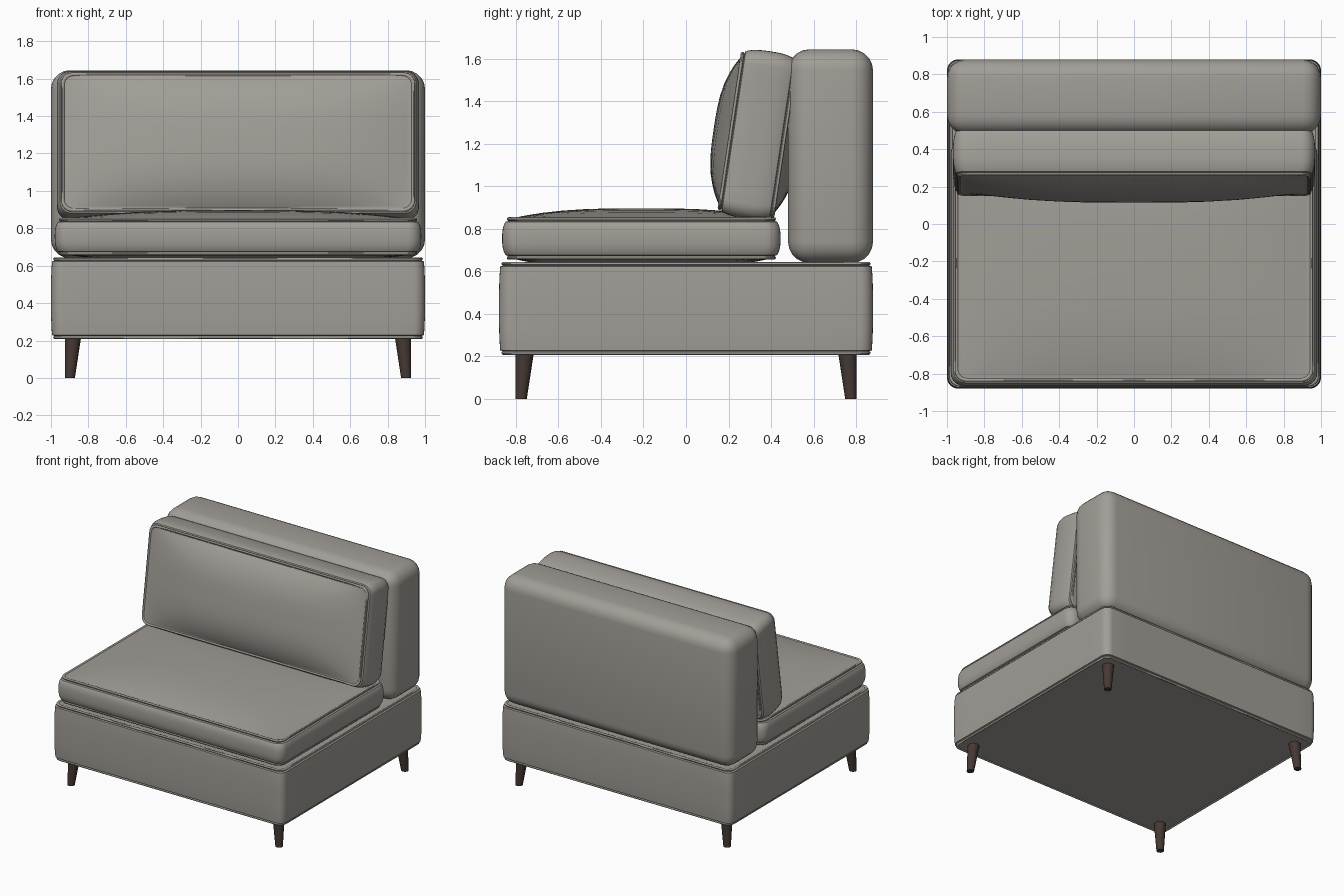
import bpy, bmesh, math
from mathutils import Matrix

if "Cube" in bpy.data.objects:
    bpy.data.objects.remove(bpy.data.objects["Cube"])


def material(name, rgb):
    m = bpy.data.materials.new(name)
    m.diffuse_color = (*rgb, 1)
    m.use_nodes = True
    m.node_tree.nodes["Principled BSDF"].inputs["Base Color"].default_value = m.diffuse_color
    return m


FABRIC = material("fabric", (0.36, 0.34, 0.31))
WOOD = material("dark_wood", (0.06, 0.04, 0.033))


def finish(name, bm, mat, angle=40):
    bmesh.ops.recalc_face_normals(bm, faces=bm.faces)
    me = bpy.data.meshes.new(name)
    bm.to_mesh(me)
    bm.free()
    me.shade_smooth()
    me.set_sharp_from_angle(angle=math.radians(angle))
    me.materials.append(mat)
    ob = bpy.data.objects.new(name, me)
    bpy.context.collection.objects.link(ob)
    return ob


def rounded_rect(hx, hy, r, arc=6, straight=14):
    """Outline points of a rounded rectangle with subdivided straight sides."""
    corners = []
    for k, (sx, sy) in enumerate([(1, 1), (-1, 1), (-1, -1), (1, -1)]):
        cx, cy = sx * (hx - r), sy * (hy - r)
        corners.append([(cx + r * math.cos((k + i / arc) * math.pi / 2),
                         cy + r * math.sin((k + i / arc) * math.pi / 2))
                        for i in range(arc + 1)])
    pts = []
    for k in range(4):
        pts += corners[k]
        a, b = corners[k][-1], corners[(k + 1) % 4][0]
        pts += [(a[0] + (b[0] - a[0]) * i / straight, a[1] + (b[1] - a[1]) * i / straight)
                for i in range(1, straight)]
    return pts


def cushion(name, hx, hy, hz, radius, bulge, crown, pipe=0.009):
    """Piped box cushion: bulging border, welts, and domed top and bottom panels."""
    side = [(bulge * t ** 3, t * (hz - 2.4 * pipe)) for t in (0, 0.3, 0.55, 0.75, 0.9, 1)]
    half = side + [(bulge + 0.012, hz - 2 * pipe)]
    for a in (-70, -30, 10, 50, 90, 130, 160):
        half.append((bulge + 0.006 + pipe - pipe * math.cos(math.radians(a)),
                     hz - pipe + pipe * math.sin(math.radians(a))))
    edge_in, edge_z = bulge + 0.026, hz - 0.7 * pipe
    bm = bmesh.new()

    def dome_rings(sgn):
        base = rounded_rect(hx - edge_in, hy - edge_in, radius - 0.012)
        ax, ay = hx - edge_in, hy - edge_in
        out = []
        for s in (1, 0.97, 0.92, 0.85, 0.75, 0.6, 0.45, 0.3, 0.15, 0.04):
            out.append([(x * s, y * s, sgn * (edge_z + crown
                         * (1 - abs(x * s / ax) ** 3) * (1 - abs(y * s / ay) ** 3)))
                        for x, y in base])
        return out

    def border(sgn, prof):
        return [[(x, y, sgn * z) for x, y in
                 rounded_rect(hx - d, hy - d, max(radius - d * 0.5, 0.01))] for d, z in prof]

    rings = (dome_rings(-1)[::-1] + border(-1, half[::-1]) + border(1, half[1:]) + dome_rings(1))
    loops = [[bm.verts.new(p) for p in ring] for ring in rings]
    n = len(loops[0])
    for a, b in zip(loops, loops[1:]):
        for i in range(n):
            j = (i + 1) % n
            bm.faces.new((a[i], a[j], b[j], b[i]))
    bm.faces.new(loops[0][::-1])
    bm.faces.new(loops[-1])
    return finish(name, bm, FABRIC)


# Upholstered base
base = cushion("base", 1.0, 0.88, 0.219, 0.06, 0.006, 0.0)
base.location = (0, 0, 0.426)

# Seat cushion
seat = cushion("seat_cushion", 0.98, 0.655, 0.1, 0.07, 0.016, 0.048)
seat.location = (0, -0.21, 0.755)

# Leaning back cushion
back = cushion("back_cushion", 0.968, 0.398, 0.135, 0.07, 0.016, 0.08)
back.location = (0, 0.337, 1.242)
back.rotation_euler = (math.radians(81.5), 0, 0)

# Backrest block with soft edges
bm = bmesh.new()
bmesh.ops.create_cube(bm, size=1, matrix=Matrix.Diagonal((2.0, 0.4, 1.005, 1)))
bmesh.ops.bevel(bm, geom=bm.edges[:], offset=0.1, segments=5, profile=0.5, affect='EDGES')
rest = finish("backrest", bm, FABRIC)
rest.location = (0, 0.68, 1.1425)

# Tapered, splayed legs
for sx, side_name in ((-1, "left"), (1, "right")):
    for sy, end_name in ((-1, "front"), (1, "back")):
        bm = bmesh.new()
        bmesh.ops.create_cone(bm, cap_ends=True, segments=16, radius1=0.027, radius2=0.043,
                              depth=0.21, matrix=Matrix.Translation((0, 0, 0.105)))
        for v in bm.verts:
            f = 1 - v.co.z / 0.21
            v.co.x += sx * (0.883 + 0.016 * f)
            v.co.y += sy * (0.76 + 0.016 * f)
        finish(f"{end_name}_{side_name}_leg", bm, WOOD)
